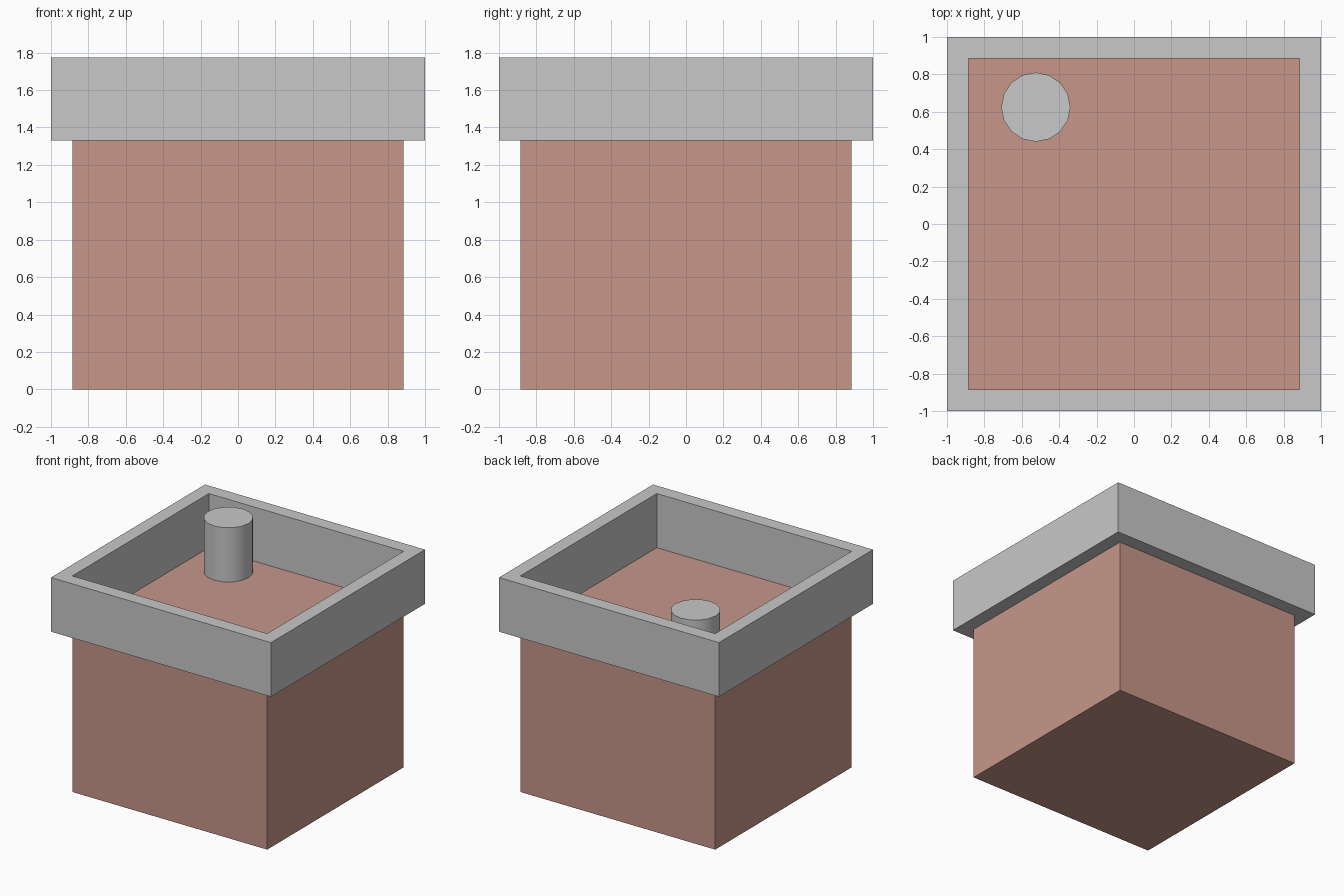
import bpy, bmesh

if "Cube" in bpy.data.objects:
    bpy.data.objects.remove(bpy.data.objects["Cube"])

BODY, RIM, Z0, Z1 = 0.886, 1.0, 1.33, 1.775


def material(name, rgb):
    m = bpy.data.materials.new(name)
    m.diffuse_color = (*rgb, 1.0)
    m.use_nodes = True
    m.node_tree.nodes["Principled BSDF"].inputs["Base Color"].default_value = m.diffuse_color
    return m


def add_object(name, bm, mat):
    bmesh.ops.recalc_face_normals(bm, faces=bm.faces)
    me = bpy.data.meshes.new(name)
    bm.to_mesh(me)
    bm.free()
    me.materials.append(mat)
    ob = bpy.data.objects.new(name, me)
    bpy.context.collection.objects.link(ob)
    return ob


brick = material("brick red", (0.571, 0.305, 0.251))
concrete = material("concrete grey", (0.578, 0.578, 0.578))

# Square body, its top forms the roof floor
bm = bmesh.new()
bmesh.ops.create_cube(bm, size=1)
for v in bm.verts:
    v.co = (v.co.x * 2 * BODY, v.co.y * 2 * BODY, (v.co.z + 0.5) * Z0)
add_object("body", bm, brick)

# Overhanging parapet: rectangular section swept round four corners
bm = bmesh.new()
rings = []
for r, z in ((BODY, Z0), (RIM, Z0), (RIM, Z1), (BODY, Z1)):
    rings.append([bm.verts.new((sx * r, sy * r, z))
                  for sx, sy in ((-1, -1), (1, -1), (1, 1), (-1, 1))])
for k in range(4):
    a, b = rings[k], rings[(k + 1) % 4]
    for i in range(4):
        j = (i + 1) % 4
        bm.faces.new((a[i], a[j], b[j], b[i]))
add_object("parapet", bm, concrete)

# Round chimney standing on the roof floor
bpy.ops.mesh.primitive_cylinder_add(vertices=16, radius=0.185, depth=Z1 - Z0,
                                    location=(-0.525, 0.625, (Z0 + Z1) / 2))
chimney = bpy.context.object
chimney.name = "chimney"
chimney.data.materials.append(concrete)
bpy.ops.object.shade_smooth_by_angle()
